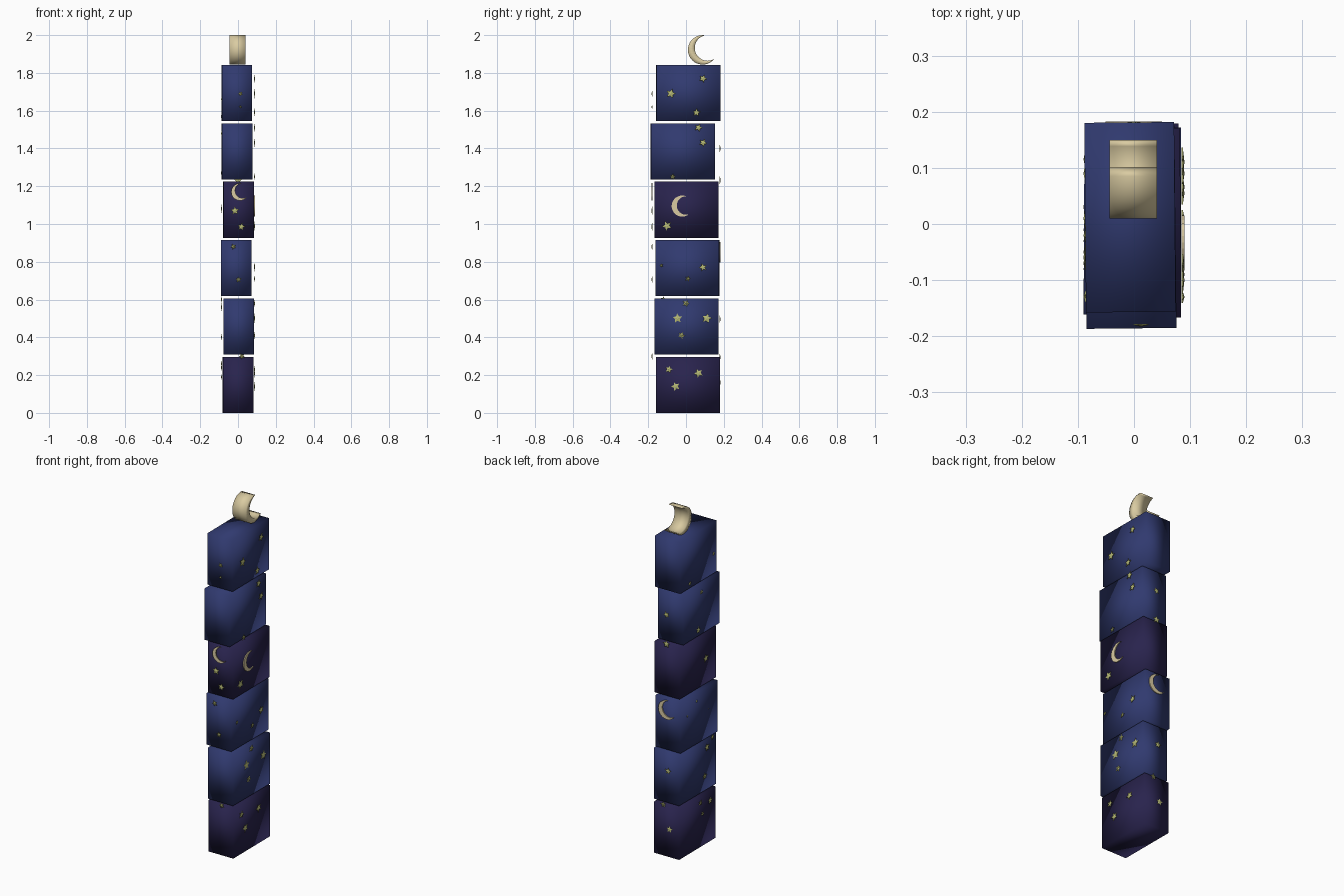
import bpy, bmesh, math, random
from mathutils import Matrix, Vector

if "Cube" in bpy.data.objects:
    bpy.data.objects.remove(bpy.data.objects["Cube"])
random.seed(4)


def material(name, rgb):
    mat = bpy.data.materials.new(name)
    mat.use_nodes = True
    mat.diffuse_color = (*rgb, 1)
    mat.node_tree.nodes["Principled BSDF"].inputs["Base Color"].default_value = (*rgb, 1)
    return mat


BLUE = material("night blue", (0.03, 0.042, 0.16))
PURPLE = material("dark purple", (0.022, 0.017, 0.075))
CREAM = material("cream", (0.7, 0.6, 0.36))
YELLOW = material("pale star yellow", (0.47, 0.49, 0.18))


def finish(bm, name, mat, smooth=False):
    bmesh.ops.recalc_face_normals(bm, faces=bm.faces)
    mesh = bpy.data.meshes.new(name)
    bm.to_mesh(mesh)
    bm.free()
    mesh.materials.append(mat)
    for poly in mesh.polygons:
        poly.use_smooth = smooth
    obj = bpy.data.objects.new(name, mesh)
    bpy.context.collection.objects.link(obj)
    return obj


def on_side(normal, distance, u, z, turn=0.0):
    """Frame lying on a side of the tower: right, up and outward axes."""
    n = Vector(normal)
    up = Vector((0, 0, 1))
    right = up.cross(n)
    frame = Matrix((right, up, n)).transposed().to_4x4()
    place = Matrix.Translation(n * distance + right * u + up * z)
    return place @ frame @ Matrix.Rotation(math.radians(turn), 4, 'Z')


def add_star(bm, frame, r, depth=0.005):
    """Five-pointed star plate with a slightly raised middle."""
    rim = []
    for i in range(10):
        a = math.pi * i / 5 + math.pi / 2
        k = r * (1.1 if i % 2 == 0 else 0.55)
        rim.append((k * math.cos(a), k * math.sin(a)))
    back = [bm.verts.new(frame @ Vector((x, y, 0))) for x, y in rim]
    front = [bm.verts.new(frame @ Vector((x, y, depth * 0.4))) for x, y in rim]
    peak = bm.verts.new(frame @ Vector((0, 0, depth)))
    bm.faces.new(back)
    for i in range(10):
        j = (i + 1) % 10
        bm.faces.new((back[i], back[j], front[j], front[i]))
        bm.faces.new((front[i], front[j], peak))


def crescent(name, frame, r, depth, smooth, steps=20):
    """Extruded crescent, open towards its own right."""
    def arc(radius, centre, start):
        start = math.radians(start)
        span = 2 * (math.pi - start)
        return [(r * (centre + radius * math.cos(start + span * i / steps)),
                 r * radius * math.sin(start + span * i / steps)) for i in range(steps + 1)]
    outer = arc(1, 0, 59)
    inner = arc(0.87, 0.36, 80)
    outline = outer + inner[-2:0:-1]
    bm = bmesh.new()
    low, high = ([bm.verts.new(frame @ Vector((x, y, d))) for x, y in outline]
                 for d in (0, depth))
    count = len(outline)
    for i in range(count):
        j = (i + 1) % count
        bm.faces.new((low[i], low[j], high[j], high[i]))
    # Caps as strips between the outer and inner arcs
    for ring in (low, high):
        for i in range(steps):
            quad = (ring[i], ring[i + 1], ring[-i - 1], ring[-i])
            bm.faces.new(list(dict.fromkeys(quad)))
    return finish(bm, name, CREAM, smooth)


# Stacked blocks, each a little out of line
PITCH, HEIGHT = 0.309, 0.297
offsets = [(0, 0.01, 0.3), (0.004, 0.003, 0), (-0.009, 0.007, -0.3),
           (0.003, 0.002, 0.4), (-0.006, -0.017, 0.6), (-0.007, 0.012, 0.5)]
for i, (x, y, yaw) in enumerate(offsets):
    bm = bmesh.new()
    bmesh.ops.create_cube(bm, size=1)
    bmesh.ops.transform(bm, verts=bm.verts, matrix=
                        Matrix.Translation((x, y, i * PITCH + HEIGHT / 2))
                        @ Matrix.Rotation(math.radians(yaw), 4, 'Z')
                        @ Matrix.Diagonal((0.16, 0.338, HEIGHT, 1)))
    finish(bm, f"block_{i + 1}", PURPLE if i in (0, 3) else BLUE, smooth=True)

# Star plates on each side: position across, height, radius
RIGHT, LEFT, FRONT, BACK = (1, 0, 0), (-1, 0, 0), (0, -1, 0), (0, 1, 0)
SIDE_X, SIDE_Y = 0.085, 0.178
stars = {
    "east": (RIGHT, SIDE_X, [
        (-.08, 1.69, .024), (.09, 1.77, .02), (.055, 1.59, .02), (.066, 1.51, .02),
        (.09, 1.43, .02), (-.07, 1.25, .015), (-.1, .99, .023), (-.13, .78, .01),
        (.09, .77, .02), (.01, .71, .014), (-.045, .5, .024), (.11, .5, .024),
        (0, .58, .017), (-.024, .41, .017), (-.09, .23, .018), (.066, .21, .022),
        (-.055, .14, .022)]),
    "west": (LEFT, SIDE_X, [
        (-.09, 1.57, .017), (.13, 1.66, .01), (.02, 1.48, .012), (-.01, 1.27, .018),
        (.06, 1.08, .022), (-.115, .81, .015), (-.03, .865, .022), (.12, .815, .018),
        (.08, .78, .01), (.12, .6, .015), (.07, .56, .02), (.05, .4, .017),
        (.01, .26, .015), (.1, .24, .018), (.03, .19, .012)]),
    "front": (FRONT, SIDE_Y, [
        (.013, 1.69, .013), (.013, 1.62, .008), (-.016, 1.07, .021), (.018, .985, .019),
        (-.024, .88, .015), (.003, .705, .015), (.02, .3, .015)]),
    "back": (BACK, SIDE_Y, [
        (0, 1.4, .018), (0, 1.23, .02), (.01, .495, .018), (-.02, .295, .016),
        (.02, .16, .018)]),
}
for side, (normal, distance, spots) in stars.items():
    bm = bmesh.new()
    for u, z, r in spots:
        add_star(bm, on_side(normal, distance, u, z, random.uniform(-30, 30)), r)
    finish(bm, f"stars_{side}", YELLOW)

# Crescent plates
crescent("moon_plate_east", on_side(RIGHT, SIDE_X, -.02, 1.095, 8), 0.056, 0.005, False)
crescent("moon_plate_front", on_side(FRONT, SIDE_Y, .01, 1.17, 25), 0.046, 0.005, False)
crescent("moon_plate_back", on_side(BACK, SIDE_Y, .005, .85, 25), 0.055, 0.005, False)

# Large crescent standing on the top block
crescent("top_moon", on_side(RIGHT, -0.044, 0.088, 1.922, 21), 0.078, 0.085, True)
